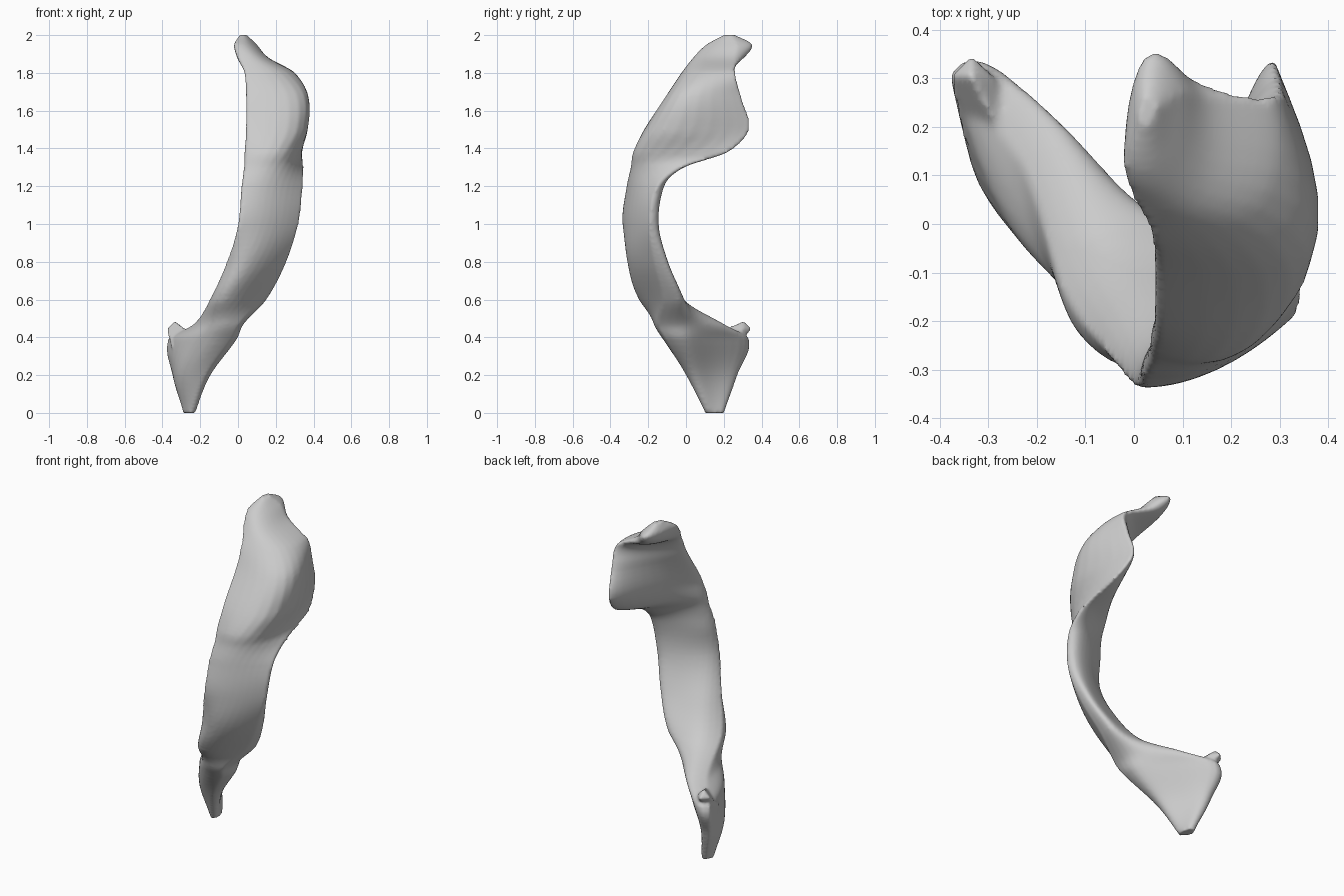
import bpy, bmesh, math
from mathutils import Vector

if "Cube" in bpy.data.objects:
    bpy.data.objects.remove(bpy.data.objects["Cube"])

# Horizontal slices: z, then left edge, outer middle, right edge, inner middle (x, y each)
SLICES = [
    (0.00, -.27, .20, -.29, .15, -.25, .10, -.23, .16),
    (0.20, -.345, .26, -.31, .07, -.17, .00, -.21, .15),
    (0.39, -.37, .30, -.225, -.05, -.03, -.11, -.12, .14),
    (0.47, -.235, .13, -.15, -.13, .01, -.15, -.06, .11),
    (0.60, -.15, -.13, -.06, -.25, .135, -.12, .03, -.01),
    (0.80, -.06, -.26, .07, -.305, .25, -.165, .12, -.12),
    (1.00, .00, -.335, .155, -.305, .32, -.19, .15, -.18),
    (1.20, .02, -.31, .19, -.285, .345, -.15, .16, -.16),
    (1.30, .035, -.28, .235, -.25, .35, -.02, .16, -.12),
    (1.38, .04, -.26, .29, -.20, .33, .22, .15, -.03),
    (1.50, .045, -.21, .35, -.12, .29, .335, .15, .04),
    (1.68, .045, -.09, .35, -.04, .30, .29, .15, .10),
    (1.80, .035, -.02, .26, .03, .29, .26, .13, .14),
    (1.88, .00, .05, .13, .07, .16, .26, .04, .28),
    (1.95, -.02, .12, .06, .13, .10, .27, .02, .34),
    (2.00, .01, .21, .03, .20, .05, .24, .02, .26),
]
STEPS, ARC = 6, 14


def quad(a, m, b, s):
    """Curve from a to b that passes through m half way."""
    return a * (2*s - 1)*(s - 1) + m * 4*s*(1 - s) + b * s*(2*s - 1)


def slope(i, k):
    a, b = SLICES[max(i - 1, 0)], SLICES[min(i + 1, len(SLICES) - 1)]
    return (b[k] - a[k]) / (b[0] - a[0])


def blend(i, t):
    """Smooth interpolation between slice i and the next one."""
    a, b = SLICES[i], SLICES[i + 1]
    h = b[0] - a[0]
    out = [a[0] + h*t]
    for k in range(1, 9):
        out.append((2*t**3 - 3*t*t + 1)*a[k] + (t**3 - 2*t*t + t)*h*slope(i, k)
                   + (3*t*t - 2*t**3)*b[k] + (t**3 - t*t)*h*slope(i + 1, k))
    return out


# Curved shell body, lofted through the slices; edges are blunt low down, thinner at the top
bm = bmesh.new()
rows = [blend(i, j / STEPS) for i in range(len(SLICES) - 1) for j in range(STEPS)]
rows.append(list(SLICES[-1]))
rings = []
for r in rows:
    p, m, q, n = (Vector((r[k], r[k + 1], r[0])) for k in (1, 3, 5, 7))
    blunt = 0.5 + 0.35 * min(1, max(0, (r[0] - 1.15) / 0.3))
    pts = []
    for j in range(2*ARC):
        s = 0.5 - 0.5*math.cos(math.pi * j / ARC)
        c = quad(p, m, q, s)
        if j > ARC:
            c = c + (n - m) * (4*s*(1 - s))**blunt
        pts.append(c)
    rings.append([bm.verts.new(c) for c in pts])
for a, b in zip(rings, rings[1:]):
    for j in range(2*ARC):
        k = (j + 1) % (2*ARC)
        bm.faces.new((a[j], a[k], b[k], b[j]))
bm.faces.new(rings[0][::-1])
bm.faces.new(rings[-1])

# Short prong at the back of the lower blade
prong = [bm.verts.new(Vector(c) + Vector(d) * s)
         for c, s in (((-.27, .18, .35), .085), ((-.335, .305, .445), .045))
         for d in ((1, 0, 0), (-1, 0, 0), (0, 1, 0), (0, -1, 0), (0, 0, 1), (0, 0, -1))]
bmesh.ops.convex_hull(bm, input=prong)
bmesh.ops.recalc_face_normals(bm, faces=bm.faces)

mesh = bpy.data.meshes.new("curved_shell")
bm.to_mesh(mesh)
bm.free()
shell = bpy.data.objects.new("curved_shell", mesh)
bpy.context.collection.objects.link(shell)

# Fuse into one organic surface
remesh = shell.modifiers.new("fuse", 'REMESH')
remesh.mode = 'VOXEL'
remesh.voxel_size = 0.01
remesh.use_smooth_shade = True
smooth = shell.modifiers.new("soften", 'SMOOTH')
smooth.factor = 0.5
smooth.iterations = 5
